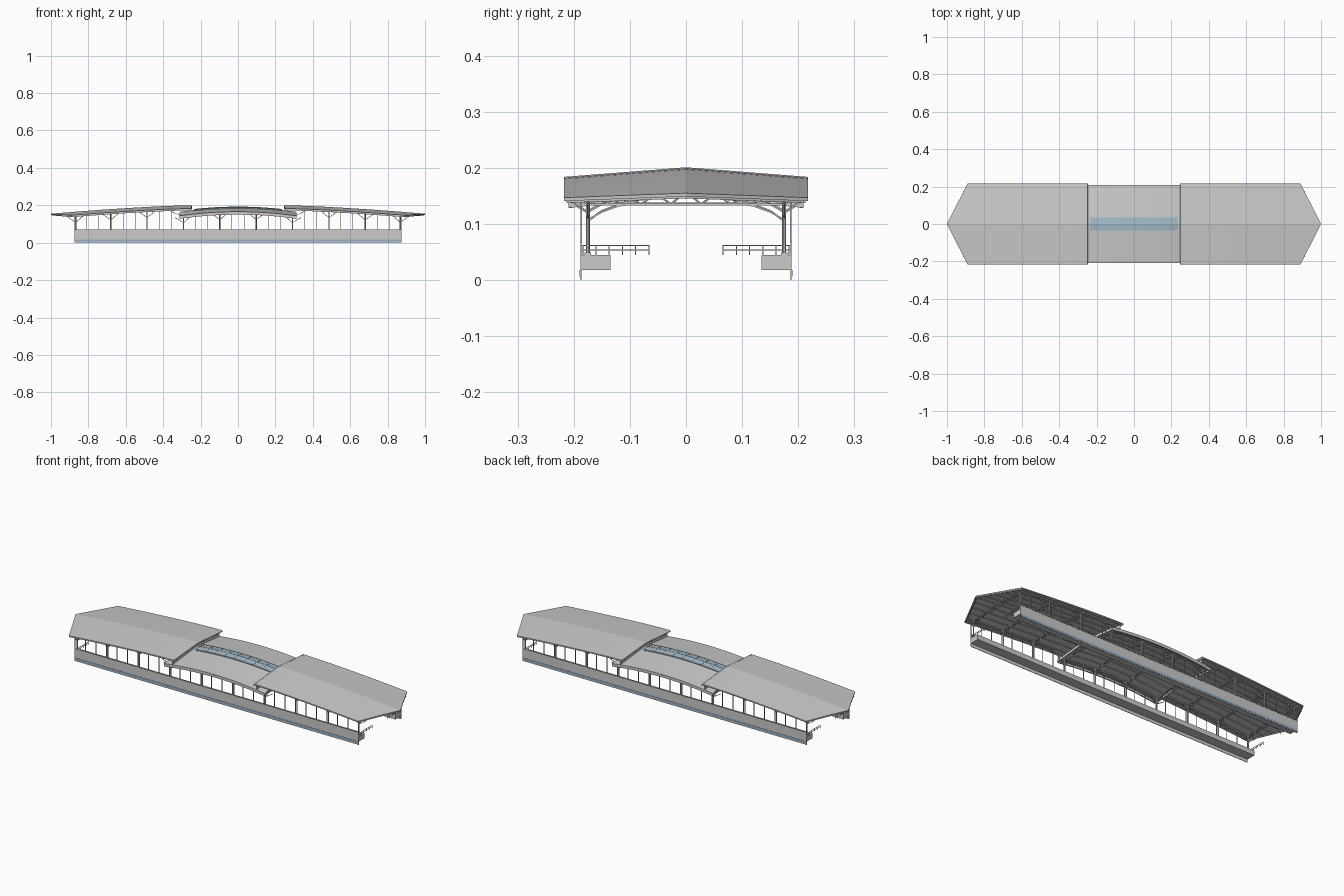
import bpy, bmesh
from mathutils import Vector, Matrix

if "Cube" in bpy.data.objects:
    bpy.data.objects.remove(bpy.data.objects["Cube"])

L, WALL_Y, COL_Y = 0.875, 0.187, 0.175
BAYS = [s * v for v in (0.097, 0.291, 0.486, 0.68, 0.868) for s in (-1, 1)]


def finish(name, bm, color=None):
    bmesh.ops.recalc_face_normals(bm, faces=bm.faces)
    me = bpy.data.meshes.new(name)
    bm.to_mesh(me)
    bm.free()
    ob = bpy.data.objects.new(name, me)
    bpy.context.collection.objects.link(ob)
    if color:
        m = bpy.data.materials.new(name + "_colour")
        m.diffuse_color = (*color, 1)
        m.use_nodes = True
        m.node_tree.nodes["Principled BSDF"].inputs["Base Color"].default_value = m.diffuse_color
        me.materials.append(m)
    return ob


def box(bm, x0, x1, y0, y1, z0, z1):
    mat = Matrix.Translation(((x0 + x1) / 2, (y0 + y1) / 2, (z0 + z1) / 2)) \
        @ Matrix.Diagonal((x1 - x0, abs(y1 - y0), z1 - z0, 1))
    bmesh.ops.create_cube(bm, size=1, matrix=mat)


def bar(bm, a, b, w=0.003, h=None):
    """Square-section member between two points."""
    a, b = Vector(a), Vector(b)
    d = b - a
    q = d.to_track_quat('X', 'Z').to_matrix().to_4x4()
    bmesh.ops.create_cube(bm, size=1, matrix=Matrix.Translation((a + b) / 2)
                          @ q @ Matrix.Diagonal((d.length, w, h or w, 1)))


def path(bm, pts, w, h=None):
    for a, b in zip(pts, pts[1:]):
        bar(bm, a, b, w, h)


def end_z(x, y):
    t = max(0, (abs(x) - 0.25) / 0.75)
    return 0.2 - 0.045 * t ** 1.4 - 0.017 * abs(y) / 0.217


def mid_z(x, y):
    return 0.187 - 0.022 * (x / 0.31) ** 2 - 0.021 * abs(y) / 0.207


def end_w(x):
    return 0.217 if abs(x) <= 0.89 else max(0.001, 0.217 * (1 - abs(x)) / 0.11)


def span(a, b, n):
    return [a + (b - a) * i / n for i in range(n + 1)]


def roof(name, xs, width, zf, thick, ys=(-1, 0, 1), color=None):
    bm = bmesh.new()
    rows = [[bm.verts.new((x, width(x) * k, zf(x, width(x) * k))) for k in ys] for x in xs]
    for r, s in zip(rows, rows[1:]):
        for i in range(len(ys) - 1):
            f = bm.faces.new((r[i], s[i], s[i + 1], r[i + 1]))
            f.normal_update()
            if f.normal.z < 0:
                f.normal_flip()
    # closed slab: copy the sheet downwards and stitch the rim
    geo = bmesh.ops.extrude_face_region(bm, geom=bm.faces[:], use_keep_orig=True)
    bmesh.ops.translate(bm, vec=(0, 0, -thick),
                        verts=[g for g in geo["geom"] if isinstance(g, bmesh.types.BMVert)])
    return finish(name, bm, color)


# End roofs with pointed tips and rolled inner edges
for s, side in ((-1, "left"), (1, "right")):
    xs = [s * v for v in span(0.25, 0.89, 12) + [0.945, 1.0]]
    roof(side + "_roof", xs, end_w, end_z, 0.006)
    bm = bmesh.new()
    for k in (-1, 1):
        a, b = Vector((s * .253, 0, .195)), Vector((s * .253, k * .217, .178))
        rot = (b - a).to_track_quat('Z', 'X').to_matrix().to_4x4()
        bmesh.ops.create_cone(bm, cap_ends=True, segments=12, radius1=.006, radius2=.006,
                              depth=(b - a).length, matrix=Matrix.Translation((a + b) / 2) @ rot)
        # closure below the step, down to the middle roof
        n = span(0, k * 0.205, 6)
        for y0, y1 in zip(n, n[1:]):
            ym = (y0 + y1) / 2
            box(bm, s * .259 - .001, s * .259 + .001, min(y0, y1), max(y0, y1),
                mid_z(.259, ym) - .003, end_z(.259, ym) - .003)
    finish(side + "_roof_edge", bm)

# Middle roof with fascia gutters
mid_xs = span(-0.31, 0.31, 16)
roof("middle_roof", mid_xs, lambda x: 0.207, mid_z, 0.006)
bm = bmesh.new()
for s in (-1, 1):
    path(bm, [(x, s * .206, mid_z(x, .207) - .008) for x in mid_xs], .006, .016)
    for x in (-.31, .31):
        bar(bm, (x, 0, mid_z(x, 0) - .008), (x, s * .207, mid_z(x, .207) - .008), .004, .014)
finish("middle_fascia", bm)

# Skylight and its frame
sky_xs = span(-0.235, 0.235, 8)
roof("skylight", sky_xs, lambda x: 0.036, lambda x, y: mid_z(x, y) + .005, .007,
     color=(0.36, 0.5, 0.58))
bm = bmesh.new()
for y in (-.036, 0, .036):
    path(bm, [(x, y, mid_z(x, y) + .005) for x in sky_xs], .002)
for x in sky_xs:
    for s in (-1, 1):
        bar(bm, (x, 0, mid_z(x, 0) + .005), (x, s * .036, mid_z(x, .036) + .005), .002)
finish("skylight_frame", bm)

# Purlins under the roofs
bm = bmesh.new()
for y in (-.21, -.175, -.13, -.085, -.04, 0, .04, .085, .13, .175, .21):
    tip = 1 - 0.11 * abs(y) / 0.217 - 0.005
    for s in (-1, 1):
        path(bm, [(s * x, y, end_z(x, y) - .008) for x in span(.26, tip, 9)], .003, .005)
    if abs(y) < .2:
        path(bm, [(x, y, mid_z(x, y) - .008) for x in span(-.3, .3, 10)], .003, .005)
# raking beams along the pointed ends
for s in (-1, 1):
    for k in (-1, 1):
        bar(bm, (s * .993, 0, end_z(.993, 0) - .007),
            (s * .887, k * .212, end_z(.887, .212) - .007), .004, .006)
finish("roof_purlins", bm)

# Columns, braces and roof trusses
cols, braces, trusses = bmesh.new(), bmesh.new(), bmesh.new()
for x in BAYS:
    zf = mid_z if abs(x) < .3 else end_z
    chord = zf(x, 0) - .031
    for s in (-1, 1):
        top = zf(x, COL_Y) - .008
        bmesh.ops.create_cone(cols, cap_ends=True, segments=10, radius1=.0035, radius2=.0035,
                              depth=top - .045,
                              matrix=Matrix.Translation((x, s * COL_Y, (top + .045) / 2)))
        box(cols, x - .006, x + .006, s * COL_Y - .006, s * COL_Y + .006, .045, .049)
        for d in (-1, 1):
            e = x + d * .045
            bar(braces, (x, s * COL_Y, top - .035), (e, s * COL_Y, zf(e, COL_Y) - .009), .003)
        # outward arm and inward curved knee
        bar(braces, (x, s * COL_Y, top - .022), (x, s * .205, zf(x, .205) - .009), .003)
        path(braces, [(x, s * .174, top - .036), (x, s * .15, chord - .013),
                      (x, s * .12, chord - .002), (x, s * .1, chord)], .003)
        bar(trusses, (x, 0, zf(x, 0) - .009), (x, s * .205, zf(x, .205) - .009), .004)
        bar(trusses, (x, 0, chord), (x, s * COL_Y, chord), .003)
        nodes = span(0, .16, 6)
        for i in range(6):
            a, b = nodes[i], nodes[i + 1]
            za, zb = (chord, zf(x, b) - .009) if i % 2 else (zf(x, a) - .009, chord)
            bar(trusses, (x, s * a, za), (x, s * b, zb), .002)
finish("columns", cols)
finish("column_braces", braces)
finish("roof_trusses", trusses)

# Platforms, side walls, stripes, mullions and end railings
plat, wall, stripe, mull, rail = (bmesh.new() for _ in range(5))
for s in (-1, 1):
    box(plat, -L, L, s * .135, s * .186, .018, .045)
    box(wall, -L, L, s * (WALL_Y - .001), s * (WALL_Y + .001), 0, .068)
    box(stripe, -L, L, s * (WALL_Y + .001), s * (WALL_Y + .0025), .006, .018)
    box(mull, -L, L, s * (WALL_Y - .002), s * (WALL_Y + .002), .067, .07)
    for x in span(-L + .002, L - .002, 27):
        zf = mid_z if abs(x) < .3 else end_z
        bar(mull, (x, s * WALL_Y, .068), (x, s * WALL_Y, zf(x, WALL_Y) - .006), .0025)
    pts = span(-L, L, 24)
    path(mull, [(x, s * WALL_Y, (mid_z if abs(x) < .3 else end_z)(x, WALL_Y) - .011)
                for x in pts], .003)
    for e in (-1, 1):
        x = e * (L - .003)
        for z in (.054, .062):
            bar(rail, (x, s * .065, z), (x, s * .186, z), .0018)
        for y in span(.066, .184, 5):
            bar(rail, (x, s * y, .045), (x, s * y, .062), .0018)
finish("platforms", plat)
finish("side_walls", wall)
finish("wall_stripes", stripe, (0.3, 0.45, 0.62))
finish("wall_mullions", mull)
finish("end_railings", rail)
